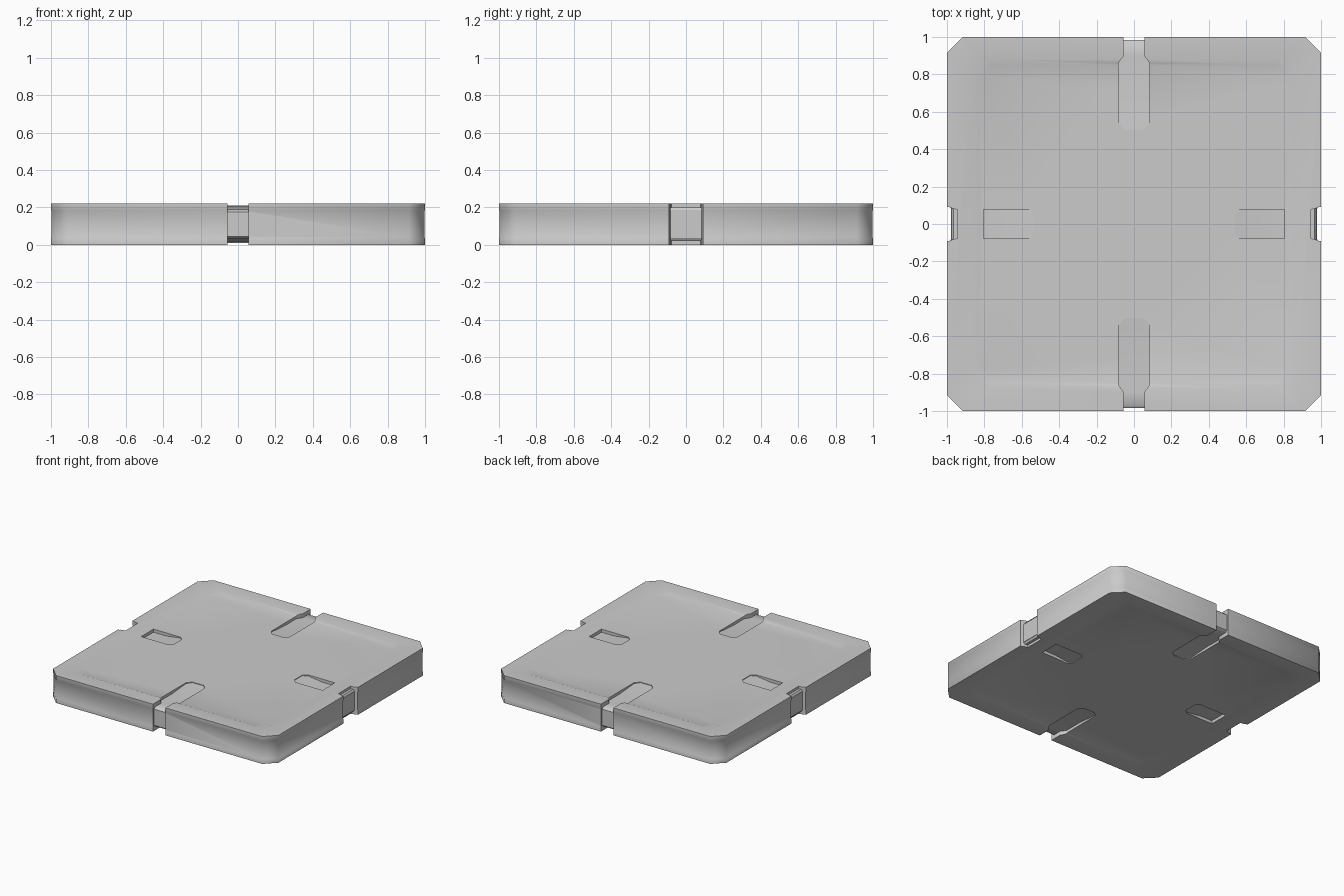
import bpy, bmesh, math
from mathutils import Matrix

if "Cube" in bpy.data.objects:
    bpy.data.objects.remove(bpy.data.objects["Cube"])

H = 0.22


def make_object(name, bm):
    bmesh.ops.recalc_face_normals(bm, faces=bm.faces)
    mesh = bpy.data.meshes.new(name)
    bm.to_mesh(mesh)
    bm.free()
    obj = bpy.data.objects.new(name, mesh)
    bpy.context.collection.objects.link(obj)
    return obj


def bridge(bm, rings):
    for a, b in zip(rings, rings[1:]):
        n = len(a)
        for i in range(n):
            bm.faces.new((a[i], a[(i + 1) % n], b[(i + 1) % n], b[i]))
    bm.faces.new(rings[0])
    bm.faces.new(rings[-1])


def octagon(bm, hx, hy, c, z):
    pts = [(hx, hy - c), (hx - c, hy), (c - hx, hy), (-hx, hy - c),
           (-hx, c - hy), (c - hx, -hy), (hx - c, -hy), (hx, c - hy)]
    return [bm.verts.new((x, y, z)) for x, y in pts]


# Plate body: recessed panels, raised rims, side wall
half = [(0.83, 0.85, 0.075, 0.01), (0.86, 0.88, 0.08, 0.0),
        (1.0, 1.0, 0.085, 0.0), (1.0, 1.0, 0.085, 0.033),
        (0.998, 0.998, 0.085, 0.038)]
profile = half + [(a, b, c, H - z) for a, b, c, z in reversed(half)]
bm = bmesh.new()
bridge(bm, [octagon(bm, *p) for p in profile])
plate = make_object("floor_plate", bm)


def cut(stations, angle, flip, top=0.4):
    """Loft a cutter outward along x from (distance, half width, floor z)."""
    bm = bmesh.new()
    rings = [[bm.verts.new((d, y, z)) for y, z in
              ((-w, f), (w, f), (w, top), (-w, top))] for d, w, f in stations]
    bridge(bm, rings)
    if flip:
        for v in bm.verts:
            v.co.z = H - v.co.z
    bm.transform(Matrix.Rotation(math.radians(angle), 4, 'Z'))
    cutter = make_object("cutter", bm)
    cutter.hide_render = True
    mod = plate.modifiers.new("cut", 'BOOLEAN')
    mod.operation = 'DIFFERENCE'
    mod.solver = 'EXACT'
    mod.object = cutter
    bpy.context.view_layer.objects.active = plate
    bpy.ops.object.modifier_apply(modifier=mod.name)
    bpy.data.objects.remove(cutter)


# Long ramped slots running in from the front and back edges
slot = [(1.1, 0.055, 0.175), (0.985, 0.055, 0.175), (0.97, 0.055, 0.188),
        (0.90, 0.055, 0.188), (0.86, 0.083, 0.188), (0.72, 0.083, 0.188),
        (0.54, 0.083, 0.202), (0.505, 0.05, 0.205)]
# Short ramped pockets and edge steps on the left and right
pocket = [(0.805, 0.078, 0.185), (0.695, 0.078, 0.185),
          (0.565, 0.078, 0.202), (0.535, 0.05, 0.205)]
step = [(1.1, 0.085, 0.185), (0.975, 0.085, 0.185),
        (0.965, 0.08, 0.2), (0.945, 0.078, 0.2)]

for angle in (90, 270):
    cut([(1.1, 0.055, -0.2), (0.985, 0.055, -0.2)], angle, False)
    for flip in (False, True):
        cut(slot, angle, flip)
for angle in (0, 180):
    cut([(1.1, 0.092, -0.2), (0.99, 0.092, -0.2), (0.978, 0.082, -0.2)],
        angle, False)
    for flip in (False, True):
        cut(pocket, angle, flip)
        cut(step, angle, flip)

# Smooth the chamfered corners, keep other edges crisp
bpy.ops.object.select_all(action='DESELECT')
plate.select_set(True)
bpy.context.view_layer.objects.active = plate
bpy.ops.object.shade_smooth_by_angle(angle=math.radians(48))
